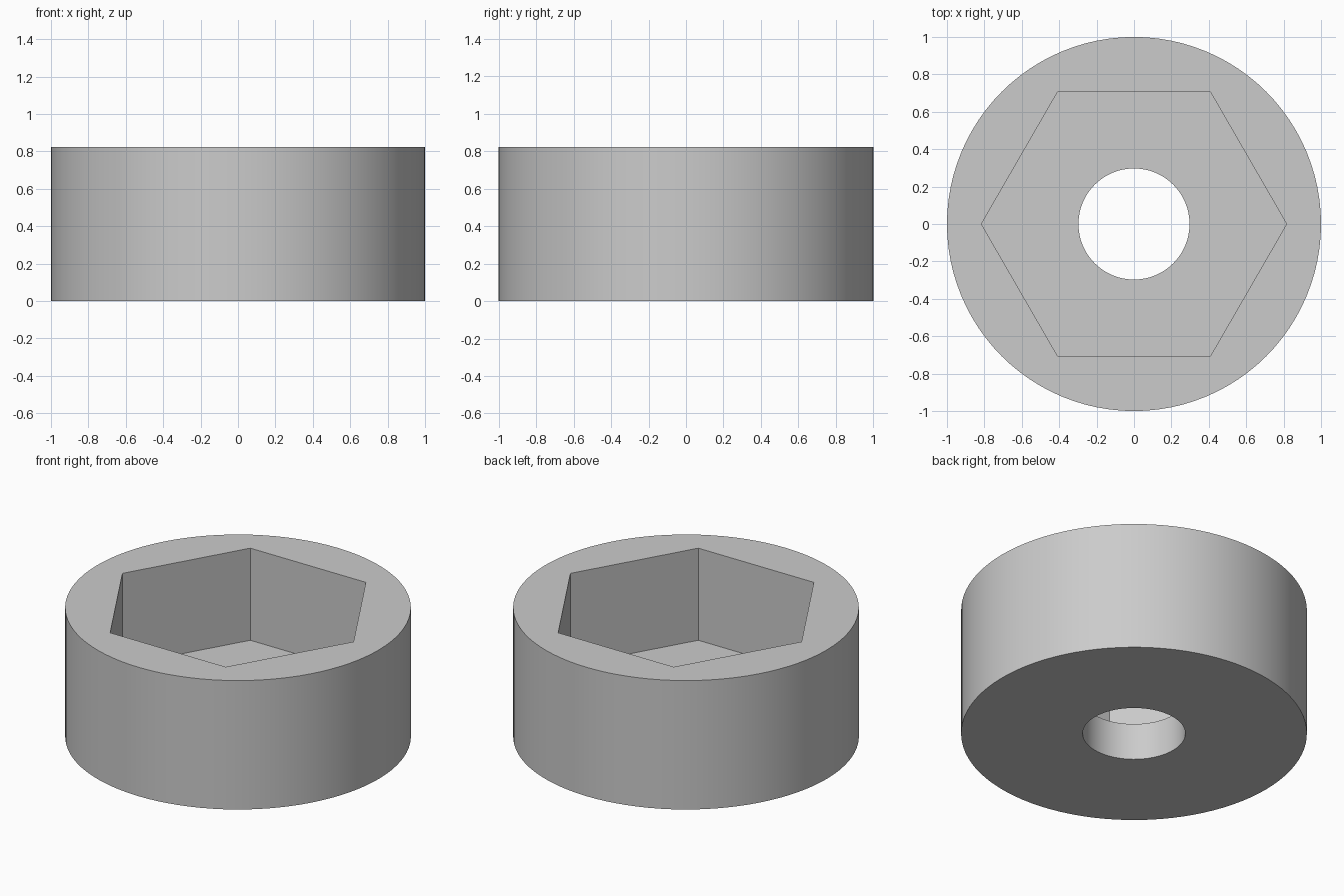
import bpy
import math

cube = bpy.data.objects.get("Cube")
if cube:
    bpy.data.objects.remove(cube, do_unlink=True)

HEIGHT = 0.823
FLOOR = 0.235

grey = bpy.data.materials.new("plain_grey")
grey.use_nodes = True
colour = (0.6, 0.6, 0.6, 1)
grey.diffuse_color = colour
grey.node_tree.nodes["Principled BSDF"].inputs["Base Color"].default_value = colour


def prism(name, sides, radius, bottom, top, turn=0):
    bpy.ops.mesh.primitive_cylinder_add(
        vertices=sides, radius=radius, depth=top - bottom,
        location=(0, 0, (bottom + top) / 2), rotation=(0, 0, turn))
    obj = bpy.context.object
    obj.name = name
    obj.data.materials.append(grey)
    return obj


# Round collar, hexagonal pocket and through hole
collar = prism("hex_socket_collar", 96, 1.0, 0, HEIGHT)
pocket = prism("hex_pocket_cutter", 6, 0.816, FLOOR, HEIGHT + 0.2, math.radians(30))
bore = prism("bore_cutter", 64, 0.297, -0.2, HEIGHT + 0.1)

# Cut the openings into the collar
for cutter in (pocket, bore):
    cut = collar.modifiers.new(cutter.name, "BOOLEAN")
    cut.operation = "DIFFERENCE"
    cut.solver = "EXACT"
    cut.object = cutter
    bpy.ops.object.select_all(action="DESELECT")
    collar.select_set(True)
    bpy.context.view_layer.objects.active = collar
    bpy.ops.object.modifier_apply(modifier=cut.name)
    bpy.data.objects.remove(cutter, do_unlink=True)

# Smooth round walls with crisp rims
bpy.ops.object.shade_smooth_by_angle(angle=math.radians(30))
